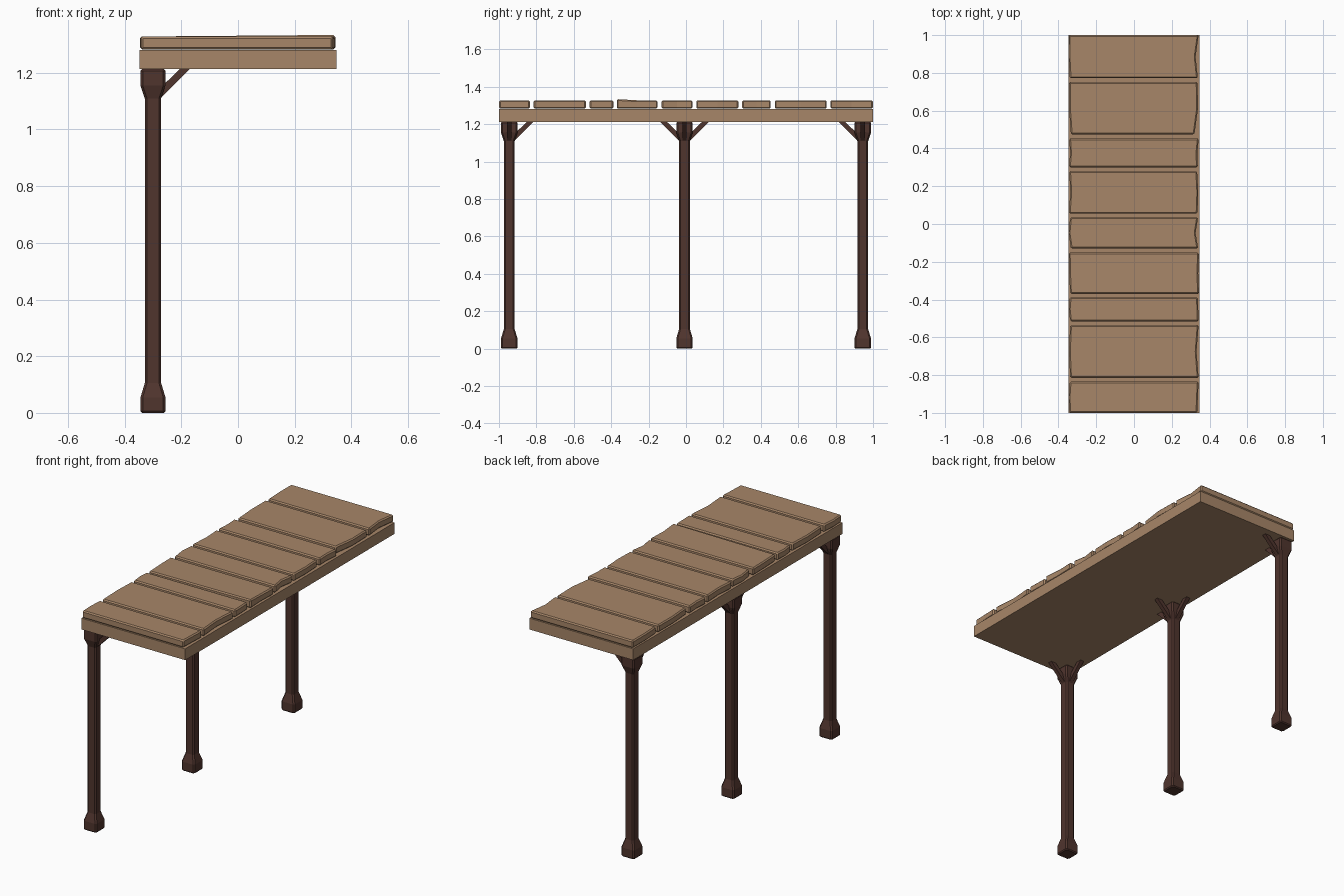
import bpy, bmesh

if "Cube" in bpy.data.objects:
    bpy.data.objects.remove(bpy.data.objects["Cube"])

def material(name, rgb):
    m = bpy.data.materials.new(name)
    m.diffuse_color = (*rgb, 1)
    m.use_nodes = True
    m.node_tree.nodes["Principled BSDF"].inputs["Base Color"].default_value = m.diffuse_color
    return m

tan = material("tan_wood", (0.39, 0.24, 0.14))
brown = material("dark_wood", (0.08, 0.035, 0.027))

def loft(name, rings, mat, bevel=0):
    """Closed solid through equal-length rings of points."""
    bm = bmesh.new()
    vs = [[bm.verts.new(p) for p in r] for r in rings]
    n = len(vs[0])
    for a, b in zip(vs, vs[1:]):
        for i in range(n):
            j = (i + 1) % n
            bm.faces.new((a[i], a[j], b[j], b[i]))
    bm.faces.new(vs[0][::-1])
    bm.faces.new(vs[-1])
    bmesh.ops.recalc_face_normals(bm, faces=bm.faces)
    me = bpy.data.meshes.new(name)
    bm.to_mesh(me)
    bm.free()
    me.materials.append(mat)
    ob = bpy.data.objects.new(name, me)
    bpy.context.collection.objects.link(ob)
    if bevel:
        mod = ob.modifiers.new("bevel", 'BEVEL')
        mod.width, mod.segments = bevel, 1
        mod.limit_method = 'ANGLE'
    return ob

# Deck slab under the planks
W = 0.347
loft("deck_slab", [[(-W, -1, z), (W, -1, z), (W, 1, z), (-W, 1, z)]
                   for z in (1.213, 1.281)], tan)

# Planks: y range, left x (low, mid, high), right x (low, mid, high)
planks = [
    (-1.0, -0.835, (-.342, -.346, -.340), (.335, .338, .342)),
    (-.815, -.535, (-.338, -.344, -.338), (.342, .331, .342)),
    (-.515, -.388, (-.338, -.345, -.340), (.342, .340, .338)),
    (-.370, -.152, (-.338, -.343, -.345), (.344, .340, .344)),
    (-.130, .035, (-.334, -.346, -.338), (.340, .326, .339)),
    (.055, .280, (-.345, -.337, -.343), (.336, .340, .334)),
    (.300, .453, (-.344, -.338, -.343), (.338, .335, .343)),
    (.475, .752, (-.334, -.344, -.343), (.320, .339, .336)),
    (.772, 1.0, (-.340, -.346, -.345), (.338, .326, .342)),
]
for k, (y0, y1, left, right) in enumerate(planks):
    ym = (y0 + y1) / 2
    outline = list(zip(right, (y0, ym, y1))) + list(zip(left, (y0, ym, y1)))[::-1]
    lift = 0.006 if k == 3 else 0     # one plank has a raised right corner
    top = [(x, y, 1.328 + (lift if i == 0 else 0)) for i, (x, y) in enumerate(outline)]
    loft(f"plank_{k + 1}", [[(x, y, 1.283) for x, y in outline], top], tan, 0.007)

# Posts: chamfered square section with flared foot and head
SECTIONS = [(0, .039), (.006, .044), (.055, .044), (.105, .029),
            (1.11, .029), (1.155, .044), (1.207, .044), (1.213, .039)]

def section(cx, cy, z, h, c=0.008):
    i = h - c
    pts = [(h, -i), (h, i), (i, h), (-i, h), (-h, i), (-h, -i), (-i, -h), (i, -h)]
    return [(cx + x, cy + y, z) for x, y in pts]

# Braces: slanted bars from the post head to the slab
def brace(name, cx, cy, dx, dy, w=0.012):
    side = [(.024, 1.145), (.024, 1.113), (.030, 1.113), (.133, 1.216), (.098, 1.216)]
    loft(name, [[(cx + dx * d - dy * s, cy + dy * d + dx * s, z) for d, z in side]
                for s in (-w, w)], brown)

PX = -0.30
for tag, py, dirs in (("front", -.945, (1,)), ("middle", -.008, (1, -1)),
                      ("back", .945, (-1,))):
    loft(f"{tag}_post", [section(PX, py, z, h) for z, h in SECTIONS], brown)
    brace(f"{tag}_brace_inner", PX, py, 1, 0)
    for d in dirs:
        brace(f"{tag}_brace_side_{'back' if d > 0 else 'front'}", PX, py, 0, d)
